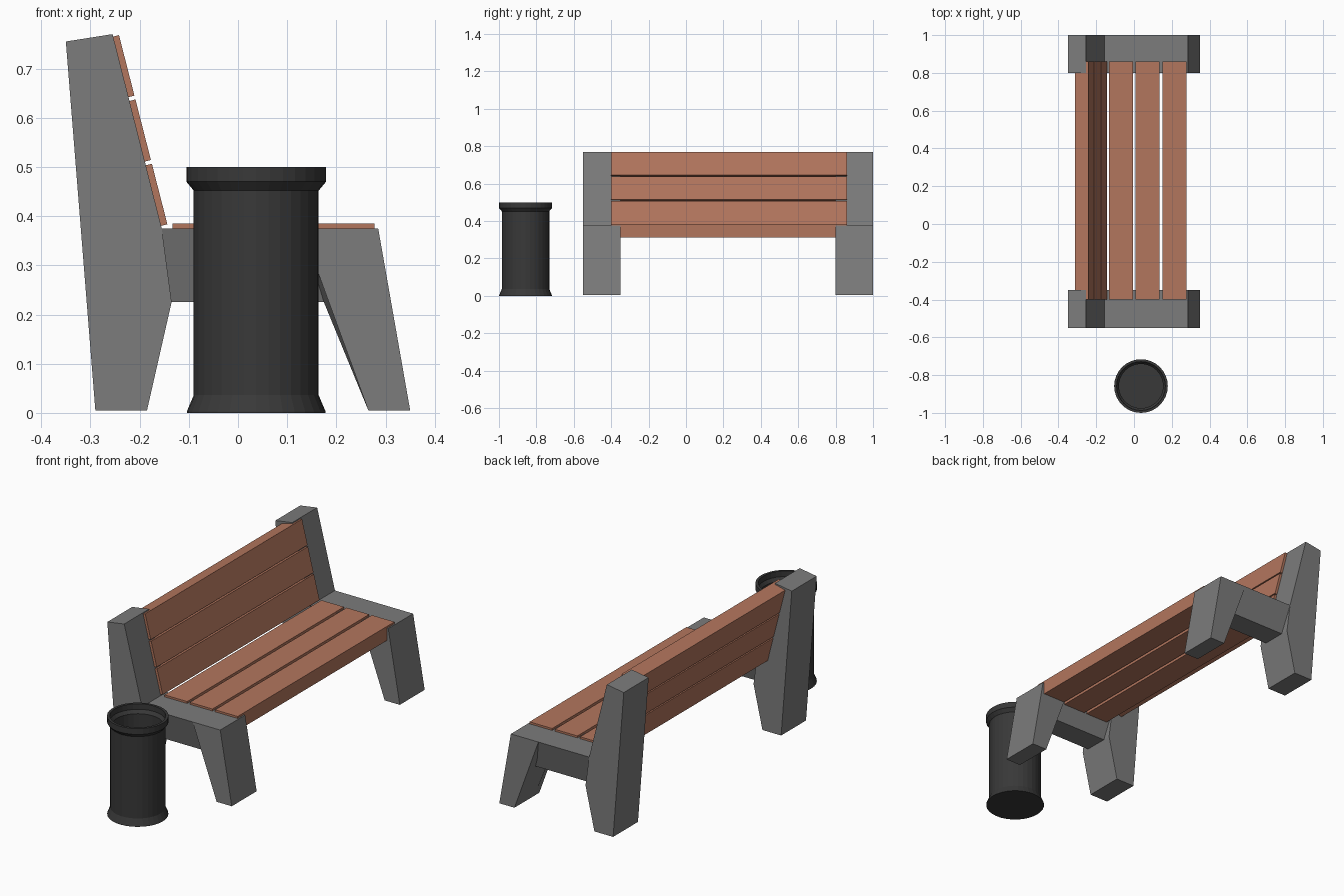
import bpy, bmesh, math
from mathutils import Vector

if "Cube" in bpy.data.objects:
    bpy.data.objects.remove(bpy.data.objects["Cube"])


def material(name, rgb):
    m = bpy.data.materials.new(name)
    m.diffuse_color = (*rgb, 1)
    m.use_nodes = True
    m.node_tree.nodes["Principled BSDF"].inputs["Base Color"].default_value = m.diffuse_color
    return m


CONCRETE = material("concrete grey", (0.2, 0.2, 0.2))
WOOD = material("warm brown wood", (0.45, 0.18, 0.11))
METAL = material("dark bin metal", (0.04, 0.04, 0.04))


def loft(name, rings, mat):
    """Solid skinned through rings of equal point count, capped at both ends."""
    bm = bmesh.new()
    rows = [[bm.verts.new(p) for p in r] for r in rings]
    n = len(rows[0])
    for a, b in zip(rows, rows[1:]):
        for i in range(n):
            j = (i + 1) % n
            bm.faces.new((a[i], a[j], b[j], b[i]))
    bm.faces.new(rows[0])
    bm.faces.new(rows[-1][::-1])
    bmesh.ops.recalc_face_normals(bm, faces=bm.faces[:])
    me = bpy.data.meshes.new(name)
    bm.to_mesh(me)
    bm.free()
    me.materials.append(mat)
    ob = bpy.data.objects.new(name, me)
    bpy.context.collection.objects.link(ob)
    return ob


def at_y(profile, y):
    return [(x, y, z) for x, z in profile]


# Concrete end supports: rear leg, front leg and tapered cross beam
HALF, INSET = 0.10, 0.04
rear = [(-0.35, 0.755), (-0.29, 0.005), (-0.185, 0.005),
        (-0.135, 0.225), (-0.155, 0.375), (-0.255, 0.77)]
front = [(0.265, 0.005), (0.35, 0.005), (0.285, 0.375), (0.13, 0.375)]
front_mid = front[:3] + [(0.113, 0.375)]
for side, yc in (("near", -0.45), ("far", 0.90)):
    loft(side + "_rear_leg", [at_y(rear, yc - HALF), at_y(rear, yc + HALF)], CONCRETE)
    loft(side + "_front_leg", [
        at_y(front, yc - HALF), at_y(front_mid, yc - HALF + INSET),
        at_y(front_mid, yc + HALF - INSET), at_y(front, yc + HALF)], CONCRETE)
    w = HALF - INSET
    loft(side + "_cross_beam", [
        [(-0.16, yc - HALF, 0.375), (0.13, yc - HALF, 0.375),
         (0.13, yc + HALF, 0.375), (-0.16, yc + HALF, 0.375)],
        [(-0.14, yc - w, 0.225), (0.18, yc - w, 0.225),
         (0.18, yc + w, 0.225), (-0.14, yc + w, 0.225)]], CONCRETE)


# Thick planks let into the supports
def planks(name, start, direction, inward, width, gap, thick):
    for i in range(3):
        a = start + direction * i * (width + gap)
        b = a + direction * width
        prof = [a, b, b + inward * thick, a + inward * thick]
        loft(f"{name}_{i + 1}", [at_y(prof, -0.40), at_y(prof, 0.86)], WOOD)


planks("seat_plank", Vector((-0.133, 0.385)), Vector((1, 0)), Vector((0, -1)),
       0.127, 0.015, 0.072)
down = Vector((0.098, -0.383)).normalized()
planks("back_plank", Vector((-0.242, 0.768)), down, Vector((down.y, -down.x)),
       0.127, 0.008, 0.073)

# Open litter bin: outside from base to rim, then down the inside
bin_profile = [(0.141, 0.0), (0.141, 0.003), (0.127, 0.036), (0.127, 0.452),
               (0.142, 0.470), (0.142, 0.5), (0.129, 0.5), (0.129, 0.472),
               (0.117, 0.455), (0.117, 0.03)]
SIDES = 32
loft("litter_bin", [
    [(0.037 + r * math.cos(2 * math.pi * k / SIDES),
      -0.858 + r * math.sin(2 * math.pi * k / SIDES), z) for k in range(SIDES)]
    for r, z in bin_profile], METAL)
